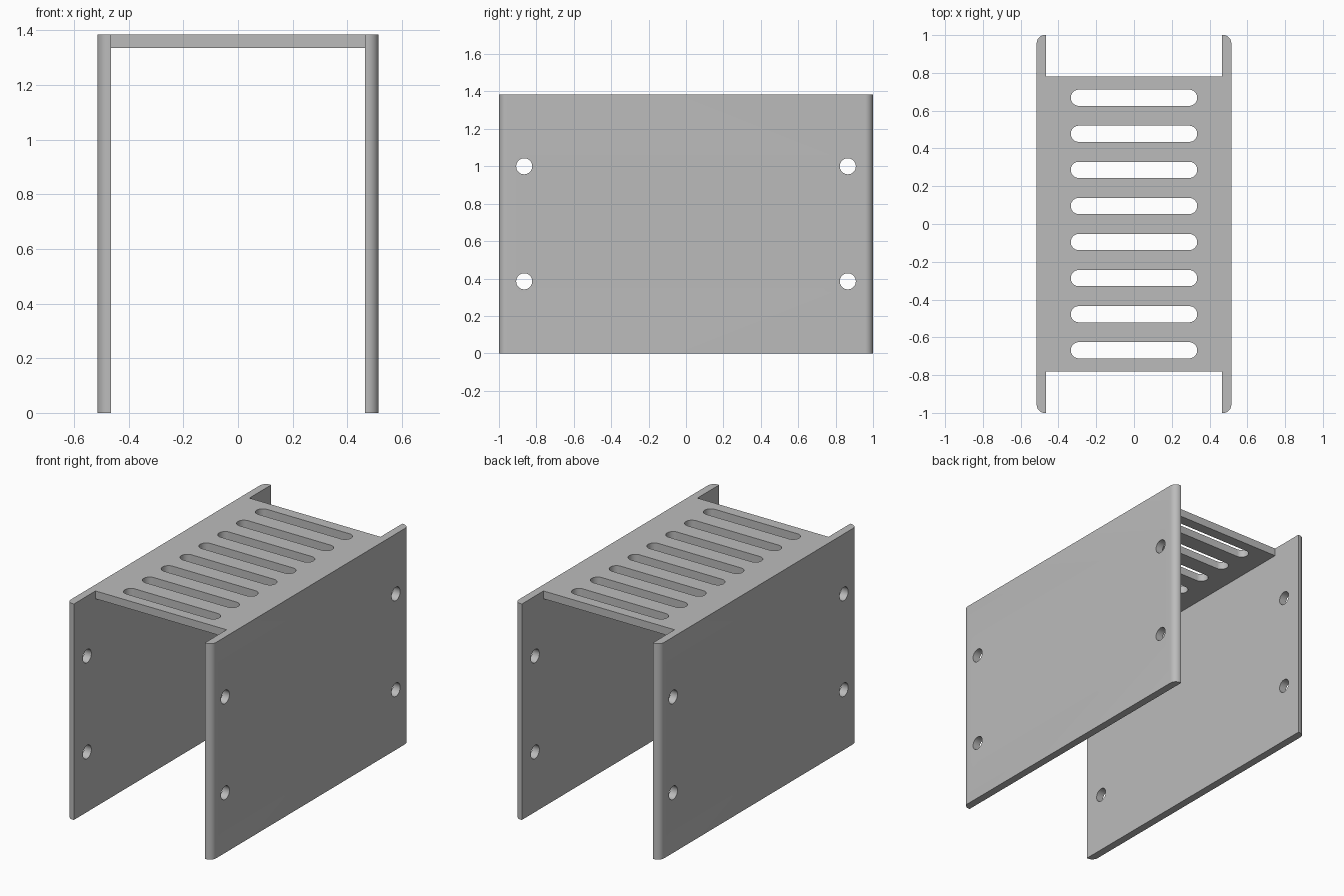
import bpy, bmesh
from math import pi
from mathutils import Matrix, Vector

cube = bpy.data.objects.get("Cube")
if cube:
    bpy.data.objects.remove(cube, do_unlink=True)

HALF_W, THICK, HEIGHT = 0.515, 0.05, 1.385
INNER = HALF_W - THICK
TOP_Y = 0.78
HOLE_R = 0.043

grey = bpy.data.materials.new("plain grey")
grey.use_nodes = True
grey.diffuse_color = (0.5, 0.5, 0.5, 1)
grey.node_tree.nodes["Principled BSDF"].inputs["Base Color"].default_value = (0.5, 0.5, 0.5, 1)


def add_box(bm, lo, hi):
    lo, hi = Vector(lo), Vector(hi)
    m = Matrix.Translation((lo + hi) / 2) @ Matrix.Diagonal((*(hi - lo), 1))
    bmesh.ops.create_cube(bm, size=1, matrix=m)


def to_object(bm, name):
    bmesh.ops.recalc_face_normals(bm, faces=bm.faces)
    mesh = bpy.data.meshes.new(name)
    bm.to_mesh(mesh)
    bm.free()
    ob = bpy.data.objects.new(name, mesh)
    bpy.context.collection.objects.link(ob)
    return ob


def cut(ob, cutter):
    """Subtract the cutter, bake the result and remove the cutter."""
    mod = ob.modifiers.new("cut", 'BOOLEAN')
    mod.operation, mod.solver, mod.object = 'DIFFERENCE', 'EXACT', cutter
    bpy.ops.object.select_all(action='DESELECT')
    bpy.context.view_layer.objects.active = ob
    ob.select_set(True)
    bpy.ops.object.modifier_apply(modifier=mod.name)
    bpy.data.objects.remove(cutter, do_unlink=True)
    ob.data.materials.clear()
    ob.data.materials.append(grey)
    bpy.ops.object.shade_smooth_by_angle(angle=pi / 6)


# Side panels: rounded outer upright edges, four bolt holes each
for side, name in ((1, "left_panel"), (-1, "right_panel")):
    bm = bmesh.new()
    xs = sorted((side * INNER, side * HALF_W))
    add_box(bm, (xs[0], -1, 0), (xs[1], 1, HEIGHT))
    outer = [e for e in bm.edges
             if all(v.co.x * side > INNER + 0.01 for v in e.verts)
             and abs(e.verts[0].co.z - e.verts[1].co.z) > 1]
    bmesh.ops.bevel(bm, geom=outer, offset=0.042, segments=10, profile=0.5, affect='EDGES')
    panel = to_object(bm, name)

    bm = bmesh.new()
    for y in (-0.865, 0.865):
        for z in (0.385, 1.0):
            m = Matrix.Translation((side * (INNER + THICK / 2), y, z)) @ Matrix.Rotation(pi / 2, 4, 'Y')
            bmesh.ops.create_cone(bm, cap_ends=True, segments=32, radius1=HOLE_R,
                                  radius2=HOLE_R, depth=THICK * 3, matrix=m)
    cut(panel, to_object(bm, "bolt_hole_cutter"))

# Top plate with a row of round-ended vent slots
bm = bmesh.new()
add_box(bm, (-INNER, -TOP_Y, HEIGHT - THICK), (INNER, TOP_Y, HEIGHT))
top = to_object(bm, "vented_top")

bm = bmesh.new()
for i in range(8):
    m = Matrix.Translation((0, (i - 3.5) * 0.191, HEIGHT - THICK / 2))
    slot = bmesh.ops.create_cone(bm, cap_ends=True, segments=32, radius1=HOLE_R,
                                 radius2=HOLE_R, depth=THICK * 3,
                                 matrix=m @ Matrix.Rotation(pi / 32, 4, 'Z'))
    # Stretch the round cutter into a slot
    for v in slot["verts"]:
        v.co.x += 0.292 if v.co.x > 0 else -0.292
cut(top, to_object(bm, "slot_cutter"))
